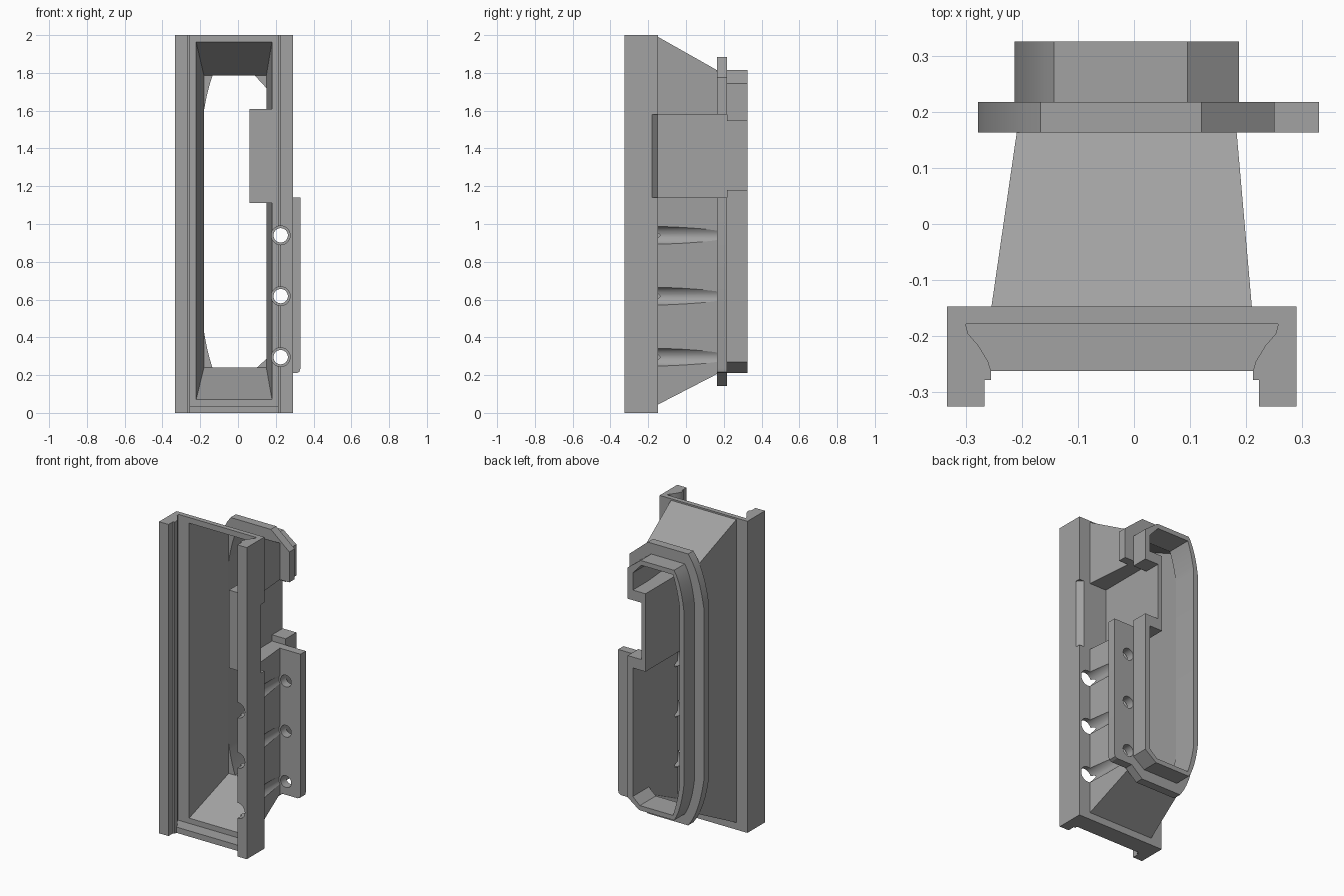
import bpy
import bmesh
import math

if "Cube" in bpy.data.objects:
    bpy.data.objects.remove(bpy.data.objects["Cube"])

grey = bpy.data.materials.new("plain_grey")
grey.use_nodes = True
COLOUR = (0.36, 0.36, 0.36, 1)
grey.diffuse_color = COLOUR
grey.node_tree.nodes["Principled BSDF"].inputs["Base Color"].default_value = COLOUR


def loft(name, ring_a, ring_b):
    """Closed solid between two rings of matching 3D points."""
    bm = bmesh.new()
    a = [bm.verts.new(p) for p in ring_a]
    b = [bm.verts.new(p) for p in ring_b]
    bm.faces.new(a)
    bm.faces.new(b[::-1])
    for i in range(len(a)):
        j = (i + 1) % len(a)
        bm.faces.new((a[j], a[i], b[i], b[j]))
    bmesh.ops.recalc_face_normals(bm, faces=bm.faces[:])
    mesh = bpy.data.meshes.new(name)
    bm.to_mesh(mesh)
    bm.free()
    mesh.materials.append(grey)
    obj = bpy.data.objects.new(name, mesh)
    bpy.context.collection.objects.link(obj)
    return obj


def at_y(outline, y):
    return [(x, y, z) for x, z in outline]


def along_y(name, outline, y0, y1):
    return loft(name, at_y(outline, y0), at_y(outline, y1))


def along_z(name, outline, z0, z1):
    return loft(name, [(x, y, z0) for x, y in outline], [(x, y, z1) for x, y in outline])


def rect(x0, x1, z0, z1):
    return [(x0, z0), (x1, z0), (x1, z1), (x0, z1)]


def circle(x, z, r, n=32):
    return [(x + r * math.cos(2 * math.pi * i / n), z + r * math.sin(2 * math.pi * i / n))
            for i in range(n)]


def bowed_corner(x0, x1, z0, z1, bow=0.1):
    """Long, slightly bowed corner from the side (x0, z0) to the end (x1, z1)."""
    pts = []
    for i in range(7):
        t = i / 6
        s = bow * 4 * t * (1 - t)
        pts.append((x0 + (x1 - x0) * (t - s), z0 + (z1 - z0) * (t + s)))
    return pts


def cut(obj, cutters):
    bpy.context.view_layer.objects.active = obj
    for c in cutters:
        mod = obj.modifiers.new("cut", "BOOLEAN")
        mod.operation = "DIFFERENCE"
        mod.solver = "EXACT"
        mod.object = c
        bpy.ops.object.modifier_apply(modifier=mod.name)


# Cutters
bore = loft("bore_cutter", at_y(rect(-.222, .18, .07, 1.965), -.18),
            at_y(rect(-.18, .15, .24, 1.785), .165))
tube_bore = along_y("tube_bore_cutter",
                    [(.10, .24), (.15, .285), (.15, 1.72), (.09, 1.785)]
                    + bowed_corner(-.18, -.135, 1.6, 1.785, .05)[::-1]
                    + bowed_corner(-.18, -.135, .43, .24, .05), .1, .4)
pocket = along_y("pocket_cutter", rect(.09, .4, 1.14, 1.58), -.147, .217)
notch = along_y("notch_cutter", rect(.09, .4, 1.18, 1.545), .2, .4)
corner = along_z("corner_cutter", [(.30, -.19), (.30, -.137), (.247, -.137)], 1.14, 1.58)
HOLE_X = .226
heights = (.295, .618, .94)
wide_holes = [along_y("wide_hole_cutter", circle(HOLE_X, z, .05), -.4, .163) for z in heights]
small_holes = [along_y("small_hole_cutter", circle(HOLE_X, z, .038), .1, .3) for z in heights]
cutters = [bore, tube_bore, pocket, notch, corner] + wide_holes + small_holes

# Front frame: channel section with hooked legs, mirrored about its centre
half = [(-.333, -.147), (-.333, -.325), (-.266, -.325), (-.266, -.278), (-.255, -.278),
        (-.255, -.262), (-.26, -.245), (-.277, -.217), (-.296, -.195), (-.30, -.178)]
section = half + [(-.043 - x, y) for x, y in half[::-1]]
frame = along_z("front_frame", section, 0, 2)
cut(frame, [bore, corner] + wide_holes)

# Lip closing the lower end of the channel
hook = half[5:]
lip = along_z("bottom_lip", hook + [(-.043 - x, y) for x, y in hook[::-1]], 0, .037)

# Tapered duct
duct = loft("tapered_duct", at_y(rect(-.254, .21, .045, 1.99), -.147),
            at_y(rect(-.209, .183, .205, 1.815), .163))
cut(duct, [bore, pocket] + wide_holes)

# Flange with a screw tab on one side
flange = along_y("flange",
                 [(.12, .143), (.20, .21), (.31, .21), (.325, .217), (.33, .235), (.33, 1.14),
                  (.25, 1.14), (.25, 1.775), (.12, 1.885)]
                 + bowed_corner(-.278, -.167, 1.57, 1.885)[::-1]
                 + bowed_corner(-.278, -.167, .458, .143), .163, .217)
cut(flange, [tube_bore, pocket] + small_holes)

# Rear tube
tube = along_y("rear_tube",
               [(.105, .21), (.187, .27), (.187, 1.745), (.095, 1.815)]
               + bowed_corner(-.213, -.143, 1.57, 1.815)[::-1]
               + bowed_corner(-.213, -.143, .455, .21), .217, .325)
cut(tube, [tube_bore, notch])

# Walls of the side pocket
walls = along_y("pocket_walls", rect(.06, .18, 1.11, 1.61), -.178, .325)
cut(walls, [pocket, notch])

for c in cutters:
    bpy.data.objects.remove(c)

for obj in (frame, lip, duct, flange, tube, walls):
    bpy.ops.object.select_all(action="DESELECT")
    obj.select_set(True)
    bpy.context.view_layer.objects.active = obj
    bpy.ops.object.shade_smooth_by_angle(angle=math.radians(25))
